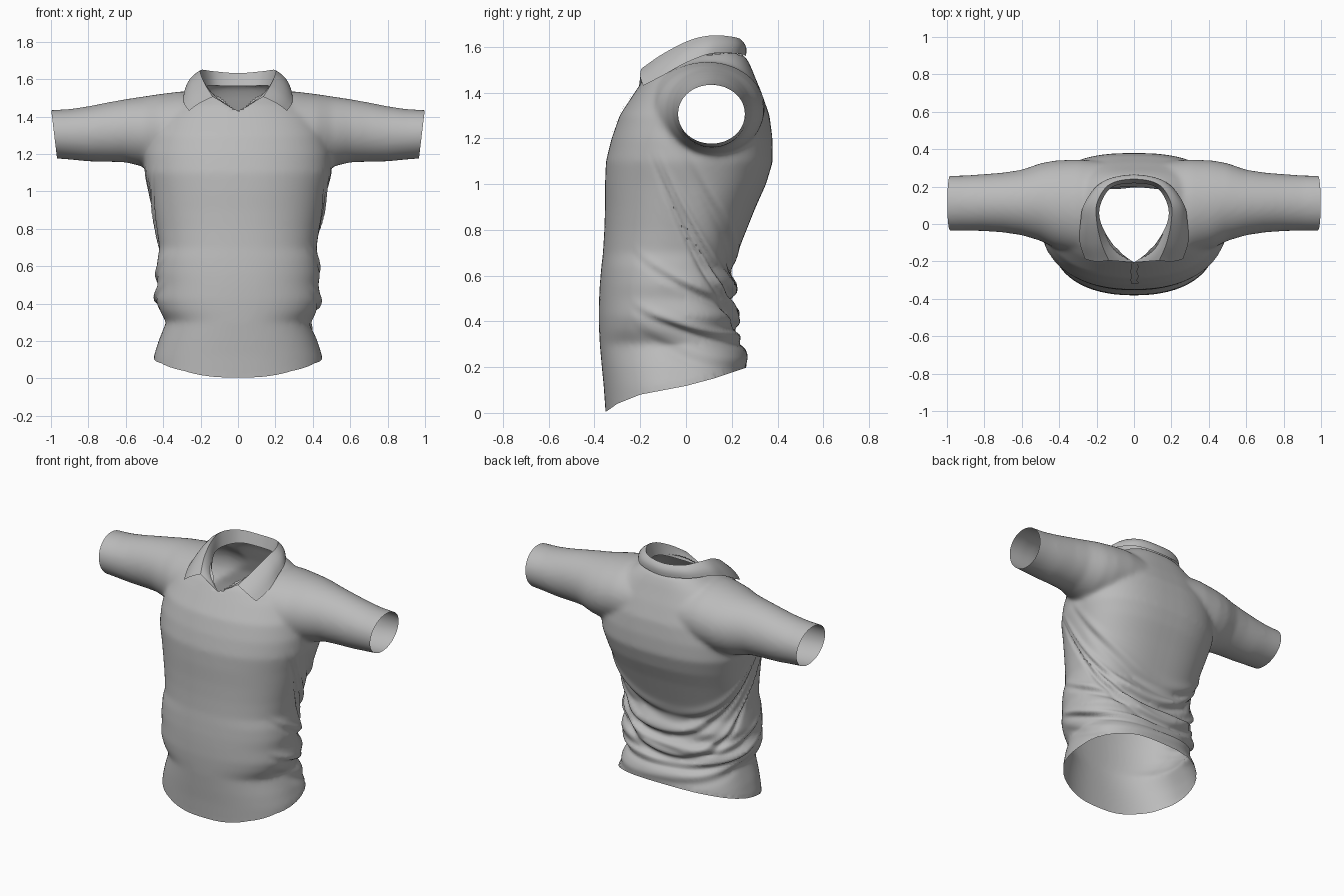
import bpy, bmesh, math
from mathutils import Vector
from mathutils.geometry import interpolate_bezier

if "Cube" in bpy.data.objects:
    bpy.data.objects.remove(bpy.data.objects["Cube"])

cloth = bpy.data.materials.new("grey_cloth")
cloth.diffuse_color = (0.5, 0.5, 0.5, 1)
cloth.use_nodes = True
cloth.node_tree.nodes["Principled BSDF"].inputs["Base Color"].default_value = cloth.diffuse_color


def interp(pts, t):
    """Piecewise linear lookup."""
    if t <= pts[0][0]:
        return pts[0][1]
    for (a, va), (b, vb) in zip(pts, pts[1:]):
        if t <= b:
            return va + (vb - va) * (t - a) / (b - a)
    return pts[-1][1]


def finish(name, bm, angle=60):
    me = bpy.data.meshes.new(name)
    bm.to_mesh(me)
    bm.free()
    ob = bpy.data.objects.new(name, me)
    bpy.context.collection.objects.link(ob)
    me.materials.clear()
    me.materials.append(cloth)
    bpy.ops.object.select_all(action='DESELECT')
    ob.select_set(True)
    bpy.context.view_layer.objects.active = ob
    bpy.ops.object.shade_smooth_by_angle(angle=math.radians(angle))
    return ob


def loft(bm, rings, closed=True):
    """Skin a list of point rings; closed rings also get end caps."""
    vs = [[bm.verts.new(p) for p in r] for r in rings]
    n = len(vs[0])
    for a, b in zip(vs, vs[1:]):
        for i in range(n if closed else n - 1):
            j = (i + 1) % n
            bm.faces.new((a[i], a[j], b[j], b[i]))
    if closed:
        bm.faces.new(vs[0][::-1])
        bm.faces.new(vs[-1])


def power(v, e):
    return math.copysign(abs(v) ** e, v)


# Body volume: height, half width, front y, back y
TORSO = [(-.15, .47, -.34, .28), (.02, .465, -.353, .285), (.12, .45, -.36, .28),
         (.2, .425, -.368, .27), (.3, .385, -.377, .255), (.36, .42, -.38, .215),
         (.42, .445, -.382, .235), (.5, .43, -.38, .20), (.56, .44, -.377, .22),
         (.64, .43, -.37, .195), (.7, .42, -.363, .225), (.8, .435, -.357, .265),
         (.9, .455, -.354, .305), (1.0, .475, -.354, .35), (1.1, .50, -.35, .38),
         (1.2, .50, -.325, .378), (1.3, .48, -.29, .365), (1.4, .43, -.225, .33),
         (1.46, .37, -.185, .305), (1.51, .3, -.13, .285), (1.55, .23, -.06, .265),
         (1.59, .16, .02, .22)]
# Sleeve volume: x, bottom z, top z, front y, back y
SLEEVE = [(.1, 1.16, 1.52, -.16, .33), (.3, 1.13, 1.535, -.16, .345),
          (.42, 1.12, 1.52, -.13, .34), (.5, 1.13, 1.508, -.09, .325), (.6, 1.155, 1.493, -.06, .29),
          (.7, 1.158, 1.475, -.045, .275), (.8, 1.16, 1.455, -.038, .267),
          (.9, 1.17, 1.44, -.036, .26), (1.08, 1.185, 1.43, -.036, .257)]
N = 64
bm = bmesh.new()
rings = []
for z, w, f, b in TORSO:
    ring = []
    for i in range(N):
        a = 2 * math.pi * i / N
        e = 2 / 2.25 if math.sin(a) < 0 else 2 / 2.6
        ring.append((w * power(math.cos(a), e),
                     (f + b) / 2 + (b - f) / 2 * power(math.sin(a), e), z))
    rings.append(ring)
loft(bm, rings)
for s in (-1, 1):
    loft(bm, [[(s * x, (f + b) / 2 + (b - f) / 2 * math.cos(2 * math.pi * i / N),
                (lo + hi) / 2 + (hi - lo) / 2 * math.sin(2 * math.pi * i / N))
               for i in range(N)] for x, lo, hi, f, b in SLEEVE])
bmesh.ops.recalc_face_normals(bm, faces=bm.faces)

# Fuse torso and sleeves into one smooth skin
blank = finish("shirt_blank", bm)
rm = blank.modifiers.new("fuse", 'REMESH')
rm.mode, rm.voxel_size = 'VOXEL', .0125
sm = blank.modifiers.new("soften", 'SMOOTH')
sm.factor, sm.iterations = .5, 14
skin = bpy.data.meshes.new_from_object(blank.evaluated_get(bpy.context.evaluated_depsgraph_get()))
bpy.data.objects.remove(blank)
bm = bmesh.new()
bm.from_mesh(skin)

# Cloth folds: centre-back height, rise to the side, width, depth, sideways skew
FOLDS = [(.40, .50, .03, .016, .03), (.53, .50, .03, .015, -.04), (.66, .55, .04, .010, .05),
         (.34, .08, .022, .015, -.02), (.45, .12, .022, .010, .03), (.25, .10, .03, .007, -.05)]
bm.normal_update()
shift = {}
for v in bm.verts:
    x, y, z = v.co
    if z > 1.15 or abs(x) > .56:
        continue
    s = abs(math.atan2(x / .45, (y + .05) / .32)) / (math.pi / 2)
    fade = max(0, min(1, (1.4 - s) / .5)) * min(1, (1.15 - z) / .25)
    d = 0
    for zc, rise, w, amp, skew in FOLDS:
        u = (z - zc - rise * min(s, 1.5) ** 2.2 - skew * x / .45) / w
        d += amp * (math.exp(-u * u) - math.exp(-(u + 1.5) ** 2))
    # Long vertical drape beside the front panel
    edge = abs(x) - (.36 - .22 * max(0, z - .5))
    if y < 0:
        d -= .012 * math.exp(-(edge / .05) ** 2) * math.exp(-((z - .68) / .22) ** 2)
    shift[v] = v.normal * d * (fade if y > -.3 else .0 + fade)
for v, d in shift.items():
    v.co += d

# Open the sleeve ends
for s in (-1, 1):
    bmesh.ops.bisect_plane(bm, geom=bm.verts[:] + bm.edges[:] + bm.faces[:],
                           plane_co=(s * .998, 0, 1.43), plane_no=(s, 0, -.12), clear_outer=True)

# Open the hem along its curved edge
HEM = [(-.37, -.004), (-.345, .008), (-.3, .04), (-.2, .08), (0, .118), (.12, .15), (.27, .2)]
bmesh.ops.delete(bm, geom=[v for v in bm.verts if v.co.z < interp(HEM, v.co.y)], context='VERTS')
for v in bm.verts:
    if v.is_boundary and v.co.z < .3:
        v.co.z = interp(HEM, v.co.y)

# Open the neck along a teardrop seen from above
C = Vector((0, .04))


def neck_radius(p):
    a = abs(math.atan2(p.x, p.y - C.y))
    return interp([(0, .20), (.8, .222), (1.57, .195), (2.2, .178), (2.7, .195), (math.pi, .245)], a)


bmesh.ops.delete(bm, geom=[v for v in bm.verts if v.co.z > 1.35 and
                           (v.co.xy - C).length < neck_radius(v.co)], context='VERTS')
for v in bm.verts:
    if v.is_boundary and abs(v.co.x) < .3 and v.co.z > 1.3:
        v.co.xy = C + (v.co.xy - C).normalized() * neck_radius(v.co)
shirt = finish("shirt_body", bm)


# Collar: curves given from the front tip to the centre back, then mirrored
def collar_curve(half, steps=8):
    pts = [Vector(p) for p in half]
    pts += [Vector((-p.x, p.y, p.z)) for p in pts[-2::-1]]
    out = []
    for i in range(len(pts) - 1):
        a, b = pts[i], pts[i + 1]
        ta = (b - pts[i - 1]) / 6 if i else (b - a) / 3
        tb = (pts[i + 2] - a) / 6 if i + 2 < len(pts) else (b - a) / 3
        out += interpolate_bezier(a, a + ta, b - tb, b, steps + 1)[:steps]
    return out + [pts[-1]]


FOLD = collar_curve([(.135, -.195, 1.505), (.175, -.1, 1.57), (.2, .02, 1.63),
                     (.195, .12, 1.65), (.13, .212, 1.642), (0, .24, 1.632)])
EDGE = collar_curve([(.262, -.187, 1.43), (.29, -.1, 1.475), (.287, .0, 1.53),
                     (.265, .11, 1.57), (.17, .225, 1.57), (0, .262, 1.56)])
NECK = collar_curve([(.004, -.205, 1.43), (.10, -.125, 1.48), (.175, .0, 1.545),
                     (.18, .10, 1.562), (.12, .195, 1.565), (0, .218, 1.562)])


def band(name, top, low, bulge):
    rows = []
    for k in range(6):
        t = k / 5
        rows.append([a.lerp(b, t) + Vector((a.x, a.y - .03, .1)).normalized() *
                     bulge * math.sin(math.pi * t) for a, b in zip(top, low)])
    b = bmesh.new()
    loft(b, rows, closed=False)
    return finish(name, b)


band("collar_leaf", FOLD, EDGE, .012)
band("collar_stand", FOLD, NECK, .0)

# Button placket: thin strip laid on the chest
bm = bmesh.new()
loft(bm, [[(-.016 + .036 * i / 4 + .004 * math.sin(k * .8), -.6, 1.225 + .2 * k / 20)
           for i in range(5)] for k in range(21)], closed=False)
placket = finish("placket", bm)
sw = placket.modifiers.new("lay", 'SHRINKWRAP')
sw.target, sw.wrap_method, sw.use_project_y = shirt, 'PROJECT', True
sw.use_positive_direction, sw.use_negative_direction = True, False
sw.wrap_mode, sw.offset = 'ABOVE_SURFACE', .006
